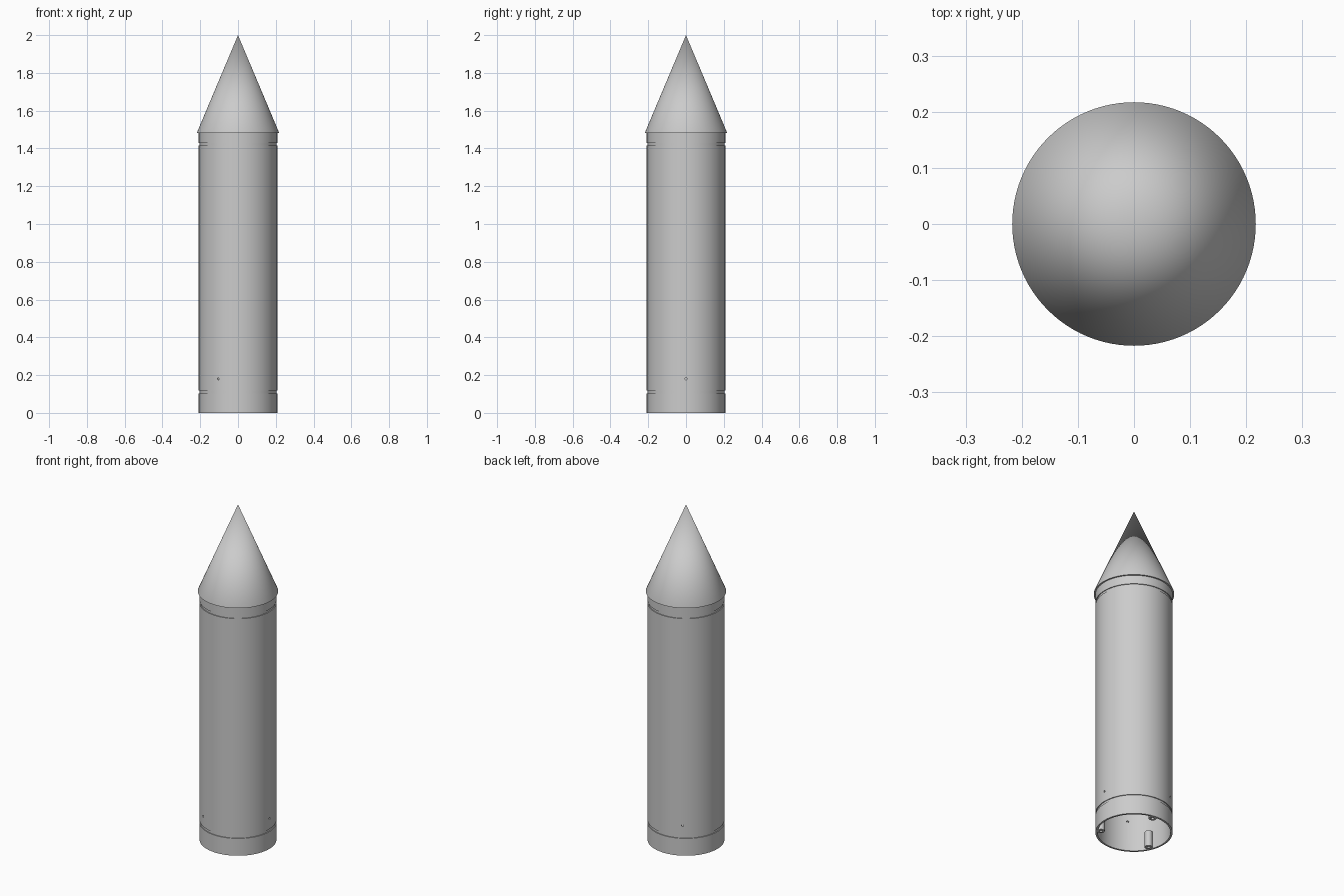
import bpy, bmesh, math

if "Cube" in bpy.data.objects:
    bpy.data.objects.remove(bpy.data.objects["Cube"])

SIDES = 96
grey = bpy.data.materials.new("light grey")
grey.diffuse_color = (0.6, 0.6, 0.6, 1)
grey.use_nodes = True
grey.node_tree.nodes["Principled BSDF"].inputs["Base Color"].default_value = grey.diffuse_color


def lathe(name, profile, sides=SIDES, location=(0, 0, 0)):
    """Spin a closed (radius, height) profile around the vertical axis."""
    bm = bmesh.new()
    verts = [bm.verts.new((r, 0, z)) for r, z in profile]
    edges = [bm.edges.new((verts[i], verts[(i + 1) % len(verts)])) for i in range(len(verts))]
    bmesh.ops.spin(bm, geom=verts + edges, axis=(0, 0, 1), cent=(0, 0, 0),
                   angle=2 * math.pi, steps=sides, use_merge=True)
    bmesh.ops.remove_doubles(bm, verts=bm.verts[:], dist=1e-5)
    bmesh.ops.recalc_face_normals(bm, faces=bm.faces[:])
    mesh = bpy.data.meshes.new(name)
    bm.to_mesh(mesh)
    bm.free()
    obj = bpy.data.objects.new(name, mesh)
    obj.location = location
    bpy.context.collection.objects.link(obj)
    mesh.materials.append(grey)
    bpy.ops.object.select_all(action='DESELECT')
    obj.select_set(True)
    bpy.context.view_layer.objects.active = obj
    bpy.ops.object.shade_smooth_by_angle(angle=math.radians(30))
    return obj


# Hollow body tube with a shallow groove near each end
R, INNER, GROOVE = 0.208, 0.197, 0.203
LOW, HIGH, TOP = (0.103, 0.118), (1.415, 1.43), 1.484
outer = [(R, 0)]
for bottom, top in (LOW, HIGH):
    outer += [(R, bottom), (GROOVE, bottom), (GROOVE, top), (R, top)]
body = lathe("body_tube", outer + [(R, TOP), (INNER, TOP), (INNER, 0)])

# Hollow nose cone overhanging the tube
lathe("nose_cone", [(0, 2.0), (0.217, 1.485), (0.217, 1.482), (INNER, 1.482), (0, 1.96)])

# Three small radial holes through the lower body
for i in range(3):
    a = math.radians(120 * i)
    bpy.ops.mesh.primitive_cylinder_add(
        vertices=16, radius=0.006, depth=0.06,
        location=(0.2 * math.cos(a), 0.2 * math.sin(a), 0.18),
        rotation=(0, math.pi / 2, a))
    cutter = bpy.context.object
    cutter.name = f"hole_cutter_{i + 1}"
    cutter.hide_render = True
    cutter.hide_set(True)
    cut = body.modifiers.new(f"hole_{i + 1}", 'BOOLEAN')
    cut.operation = 'DIFFERENCE'
    cut.solver = 'EXACT'
    cut.object = cutter

# Three screw posts inside the bottom rim
for i in range(3):
    a = math.radians(84 + 120 * i)
    lathe(f"screw_post_{i + 1}",
          [(0, 0.08), (0.009, 0.08), (0.009, 0.002), (0.021, 0.002), (0.021, 0.095), (0, 0.095)],
          24, (0.179 * math.cos(a), 0.179 * math.sin(a), 0))
